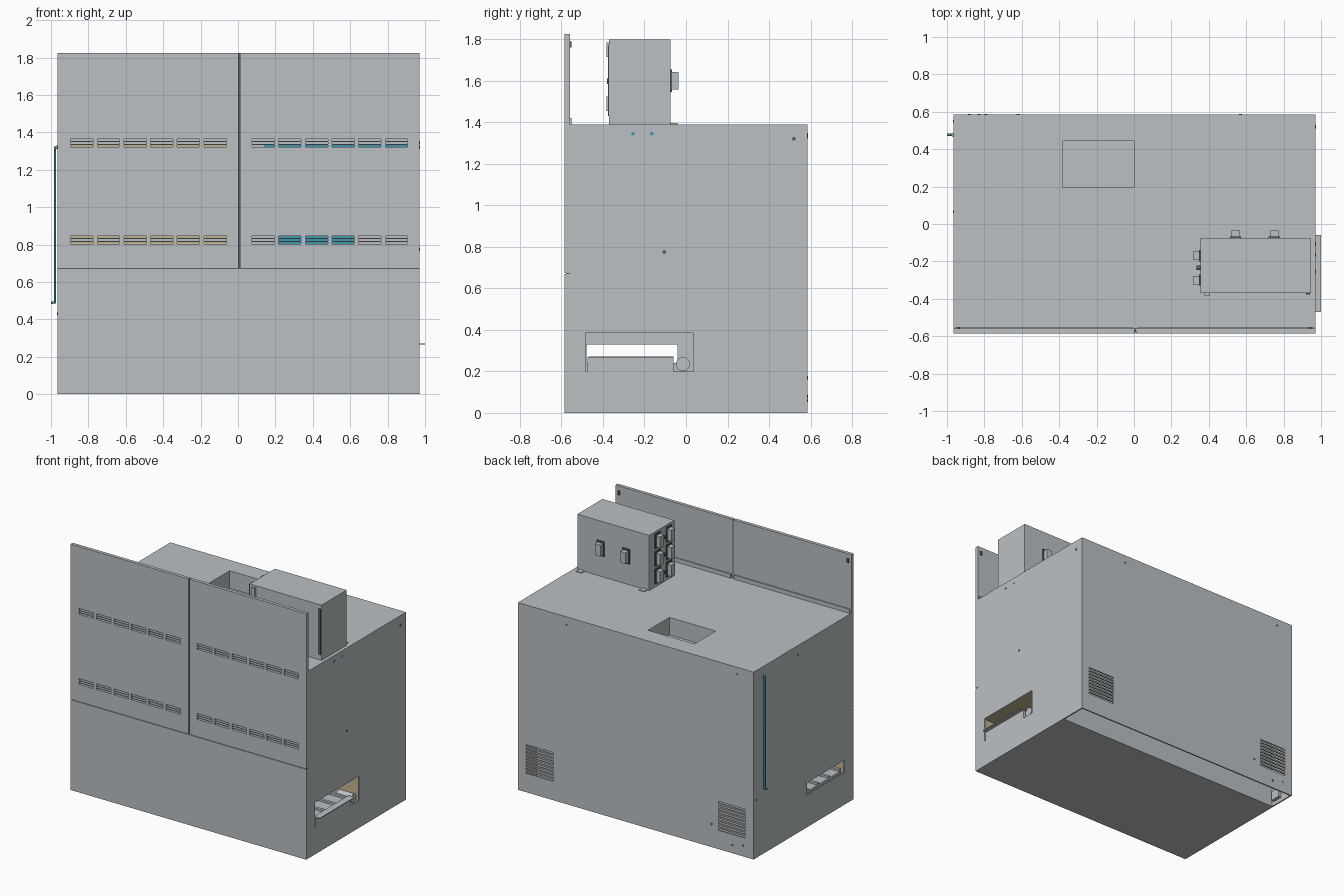
import bpy, bmesh
from mathutils import Matrix, Vector

cube = bpy.data.objects.get("Cube")
if cube:
    bpy.data.objects.remove(cube, do_unlink=True)


def material(name, rgb):
    m = bpy.data.materials.new(name)
    m.use_nodes = True
    m.diffuse_color = (*rgb, 1)
    m.node_tree.nodes["Principled BSDF"].inputs["Base Color"].default_value = (*rgb, 1)
    return m


GREY = material("sheet grey", (0.50, 0.53, 0.55))
TAN = material("tan", (0.56, 0.46, 0.28))
BLUE = material("tube blue", (0.05, 0.32, 0.45))
DARK = material("dark grey", (0.10, 0.11, 0.12))


def boxes(name, spans, mat=GREY):
    """One object made of boxes, each given as (x0, x1, y0, y1, z0, z1)."""
    bm = bmesh.new()
    for x0, x1, y0, y1, z0, z1 in spans:
        mid = Vector((x0 + x1, y0 + y1, z0 + z1)) / 2
        size = Matrix.Diagonal((x1 - x0, y1 - y0, z1 - z0, 1))
        bmesh.ops.create_cube(bm, size=1, matrix=Matrix.Translation(mid) @ size)
    return finish(name, bm, mat)


def finish(name, bm, mat):
    mesh = bpy.data.meshes.new(name)
    bm.to_mesh(mesh)
    bm.free()
    mesh.materials.append(mat)
    ob = bpy.data.objects.new(name, mesh)
    bpy.context.collection.objects.link(ob)
    return ob


def discs(name, centres, axis, radius=0.009, depth=0.004, mat=DARK):
    """Short cylinders along the x or y axis."""
    bm = bmesh.new()
    turn = Matrix.Rotation(1.5708, 4, "Y" if axis == "x" else "X")
    for c in centres:
        bmesh.ops.create_cone(bm, cap_ends=True, segments=16, radius1=radius, radius2=radius,
                              depth=depth, matrix=Matrix.Translation(c) @ turn)
    return finish(name, bm, mat)


def cut(ob, spans):
    cutter = boxes("cutter", spans)
    cutter.hide_render = True
    mod = ob.modifiers.new("cut", "BOOLEAN")
    mod.operation = "DIFFERENCE"
    mod.solver = "EXACT"
    mod.object = cutter
    bpy.context.view_layer.objects.active = ob
    bpy.ops.object.modifier_apply(modifier=mod.name)
    bpy.data.objects.remove(cutter, do_unlink=True)


L, R, F, B, TOP = -0.965, 0.97, -0.585, 0.585, 1.39
DOOR_BACK, SEAM = -0.56, 0.67

# Cabinet with door recess, open rear bay, top well and side-to-side channel
cabinet = boxes("cabinet", [(L, R, F, B, 0, TOP)])
cut(cabinet, [(-2, 2, -1, DOOR_BACK, SEAM, 2)])
cut(cabinet, [(L + 0.01, R - 0.01, 0.38, B - 0.01, -0.1, 1.24)])
cut(cabinet, [(-0.38, 0, 0.195, 0.445, 1.26, 1.5)])
cut(cabinet, [(L + 0.01, R - 0.01, -0.5, 0.05, 0.19, 0.39)])
cut(cabinet, [(0.94, 1.1, -0.485, 0.035, 0.27, 0.385)])
cut(cabinet, [(0.94, 1.1, -0.485, -0.475, 0.2, 0.28), (0.94, 1.1, -0.06, 0.035, 0.2, 0.28)])
cut(cabinet, [(-1.1, -0.94, -0.48, -0.04, 0.24, 0.33)])

# Rear louvres
louvres = []
for x0 in (-0.9, 0.68):
    for i in range(9):
        z = 0.14 + i * 0.025
        louvres.append((x0, x0 + 0.225, 0.56, 0.6, z, z + 0.014))
cut(cabinet, louvres)

# Tan lining of the channel
cabinet.data.materials.append(TAN)
for p in cabinet.data.polygons:
    c = p.center
    if abs(c.x) < 0.5 and -0.51 < c.y < 0.06 and 0.18 < c.z < 0.4 and abs(p.normal.x) < 0.5:
        p.material_index = 1

# Front doors with slotted vents
for name, x0, x1, v0 in (("right_door", L, 0.002, -0.895), ("left_door", 0.01, R, 0.075)):
    door = boxes(name, [(x0, x1, F, DOOR_BACK, SEAM + 0.005, 1.825)])
    slots = []
    for z0 in (0.802, 1.322):
        for col in range(6):
            for row in range(3):
                x, z = v0 + col * 0.1425, z0 + row * 0.016
                slots.append((x, x + 0.12, -0.6, -0.55, z, z + 0.011))
    cut(door, slots)
    boxes(name + "_inner_lip", [(x0 + 0.01, x1 - 0.01, DOOR_BACK, -0.552, TOP, 1.42)])
boxes("door_joint", [(0.002, 0.01, -0.57, DOOR_BACK, SEAM, 1.825)], DARK)
boxes("door_seam", [(L + 0.002, R - 0.002, -0.578, DOOR_BACK, SEAM, SEAM + 0.005)], DARK)
boxes("door_latches", [(x, x + 0.015, DOOR_BACK, -0.552, 1.76, 1.79) for x in (L + 0.02, R - 0.035)], DARK)

# Coloured strips behind the vents
boxes("right_vent_strips", [(-0.9, -0.06, DOOR_BACK - 0.004, DOOR_BACK, z, z + 0.012)
                            for z in (0.802, 0.834, 1.322)], TAN)
boxes("left_vent_strips", [(0.14, 0.91, DOOR_BACK - 0.004, DOOR_BACK, 1.322, 1.334),
                           (0.21, 0.62, DOOR_BACK - 0.004, DOOR_BACK, 0.802, 0.846)], BLUE)

# Conveyor, outfeed tray and roller inside the channel
boxes("conveyor", [(L + 0.02, R - 0.01, -0.47, -0.065, 0.2, 0.25)])
boxes("conveyor_rails", [(L + 0.02, R - 0.01, y, y + 0.02, 0.25, 0.265) for y in (-0.47, -0.34, -0.21, -0.085)])
boxes("outfeed_tray", [(R - 0.02, 1.0, -0.47, -0.06, 0.266, 0.272)])
roller = discs("roller", [(0.9, -0.015, 0.235)], "x", 0.034, 0.12, GREY)
bpy.ops.object.select_all(action="DESELECT")
roller.select_set(True)
bpy.context.view_layer.objects.active = roller
bpy.ops.object.shade_smooth_by_angle()

# Control box on top, with mounting tabs and connectors
boxes("control_box", [(0.355, 0.945, -0.37, -0.075, TOP, 1.8)])
boxes("control_box_tabs", [(x, x + 0.045, -0.075, -0.04, TOP, 1.396) for x in (0.37, 0.885)])
boxes("control_box_hinges", [(0.378, 0.405, -0.382, -0.37, z, z + 0.07) for z in (1.455, 1.715)])
boxes("control_box_latch", [(0.378, 0.405, -0.38, -0.37, 1.585, 1.61),
                            (0.92, 0.94, -0.376, -0.37, 1.43, 1.77)], DARK)


def connectors(name, axis, places):
    plates, plugs = [], []
    for a, z in places:
        for group, half, tall, reach in ((plates, 0.03, 0.055, 0.008), (plugs, 0.023, 0.042, 0.04)):
            if axis == "x":
                group.append((0.355 - reach, 0.355, a - half, a + half, z - tall, z + tall))
            else:
                group.append((a - half, a + half, -0.075, -0.075 + reach, z - tall, z + tall))
    boxes(name + "_plates", plates, DARK)
    boxes(name + "_plugs", plugs)


connectors("rear_connector", "y", [(0.543, 1.6), (0.75, 1.6)])
connectors("side_connector", "x", [(y, z) for y in (-0.3, -0.17) for z in (1.47, 1.6, 1.73)])
discs("side_connector_buttons", [(0.345, -0.235, z) for z in (1.47, 1.6, 1.73)], "x", 0.012, 0.02)

# Tube on the right side
curve = bpy.data.curves.new("side_tube", "CURVE")
curve.dimensions = "3D"
curve.bevel_depth = 0.007
curve.bevel_resolution = 2
curve.use_fill_caps = True
path = [(L, 1.32), (-0.978, 1.32), (-0.978, 0.49), (-1.0, 0.49)]
spline = curve.splines.new("POLY")
spline.points.add(len(path) - 1)
for point, (x, z) in zip(spline.points, path):
    point.co = (x, 0.477, z, 1)
curve.materials.append(BLUE)
bpy.context.collection.objects.link(bpy.data.objects.new("side_tube", curve))
discs("tube_fitting", [(L - 0.004, 0.477, 1.32)], "x", 0.01, 0.01, TAN)

# Small holes and fittings on the sides and back
discs("left_blue_ports", [(R, y, 1.345) for y in (-0.255, -0.165)], "x", mat=BLUE)
discs("left_holes", [(R, 0.52, 1.32), (R, -0.105, 0.775)], "x")
discs("right_holes", [(L, 0.065, 1.32), (L, 0.55, 0.43)], "x", 0.007)
discs("back_holes", [(0.57, B, 1.33), (-0.83, B, 1.34), (-0.62, B, 0.17),
                     (-0.79, B, 0.06), (-0.88, B, 0.08)], "y", 0.008)
boxes("rear_bay_bracket", [(L + 0.01, -0.93, 0.4, 0.48, 0.03, 0.1)])
